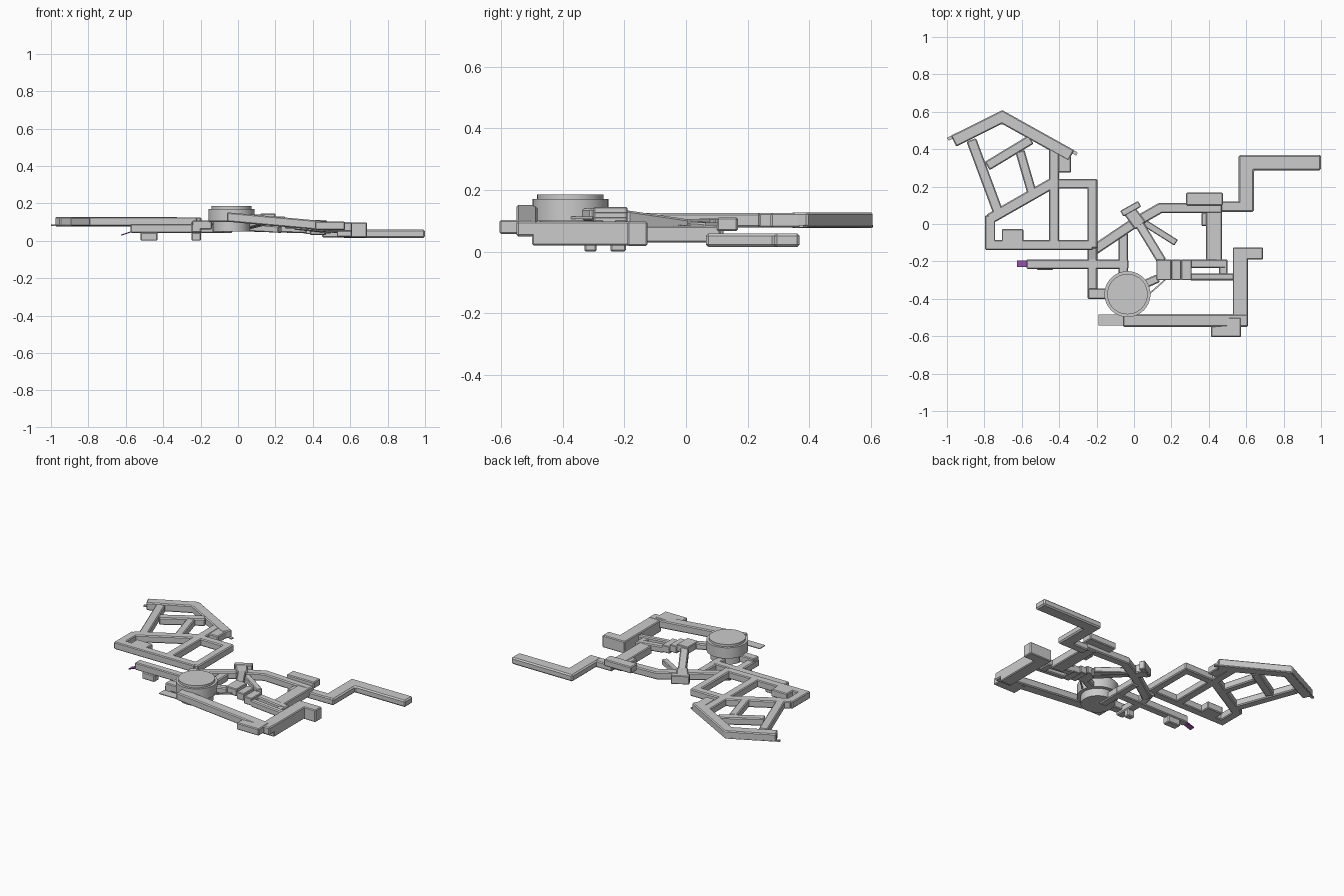
import bpy, bmesh
from mathutils import Vector

H = 0.047


def finish(name, bm, bevel):
    bmesh.ops.recalc_face_normals(bm, faces=bm.faces)
    me = bpy.data.meshes.new(name)
    bm.to_mesh(me)
    bm.free()
    ob = bpy.data.objects.new(name, me)
    bpy.context.collection.objects.link(ob)
    if bevel:
        m = ob.modifiers.new("Chamfer", "BEVEL")
        m.width, m.segments, m.limit_method = bevel, 1, "ANGLE"
        m.angle_limit = 0.9
    return ob


def hall(name, pts, w, h=H, bevel=0.006):
    """Mitred rectangular passage along points (x, y, z of the middle)."""
    bm = bmesh.new()
    P = [Vector(p) for p in pts]
    D = [(b - a).to_2d().normalized() for a, b in zip(P, P[1:])]
    rings = []
    for i, p in enumerate(P):
        d0, d1 = D[max(i - 1, 0)], D[min(i, len(D) - 1)]
        n0, n1 = Vector((-d0.y, d0.x)), Vector((-d1.y, d1.x))
        n = (n0 + n1).normalized()
        n = n * (w / 2 / n.dot(n0))
        rings.append([bm.verts.new((p.x + s * n.x, p.y + s * n.y, p.z + t * h / 2))
                      for s, t in ((1, 1), (-1, 1), (-1, -1), (1, -1))])
    for a, b in zip(rings, rings[1:]):
        for k in range(4):
            bm.faces.new((a[k], a[(k + 1) % 4], b[(k + 1) % 4], b[k]))
    bm.faces.new(rings[0])
    bm.faces.new(rings[-1][::-1])
    return finish(name, bm, bevel)


def box(name, x0, x1, y0, y1, z0, z1, bevel=0.005):
    ym, zm = (y0 + y1) / 2, (z0 + z1) / 2
    return hall(name, [(x0, ym, zm), (x1, ym, zm)], y1 - y0, z1 - z0, bevel)


def drum(name, x, y, r, z0, z1):
    bpy.ops.mesh.primitive_cylinder_add(vertices=40, radius=r, depth=z1 - z0,
                                        location=(x, y, (z0 + z1) / 2))
    ob = bpy.context.object
    ob.name = name
    bpy.ops.object.shade_smooth_by_angle()
    return ob


# Upper-left wing: level passages
U = 0.102
hall("gable_hall", [(-0.965, 0.443, U), (-0.705, 0.572, U), (-0.335, 0.366, U)], 0.065, 0.05)
hall("gable_floor_edge", [(-0.995, 0.453, 0.082), (-0.709, 0.597, 0.082), (-0.305, 0.374, 0.082)],
     0.018, 0.008, 0)
hall("west_slant_hall", [(-0.87, 0.45, U), (-0.725, 0.06, U)], 0.055)
hall("long_slant_hall", [(-0.775, 0.025, U), (-0.43, 0.222, U)], 0.058)
hall("inner_slant_hall", [(-0.785, 0.31, U), (-0.55, 0.452, U)], 0.052)
hall("inner_link_hall", [(-0.61, 0.39, U), (-0.545, 0.165, U)], 0.05)
box("outer_west_hall", -0.797, -0.742, -0.138, 0.045, U - H / 2, U + H / 2)
box("outer_south_hall", -0.797, -0.22, -0.138, -0.085, U - H / 2, U + H / 2)
box("alcove_west", -0.707, -0.592, -0.095, -0.028, U - H / 2, U + H / 2)
box("wing_spine_hall", -0.455, -0.4, -0.1, 0.42, U - H / 2, U + H / 2)
box("alcove_gable", -0.405, -0.337, 0.275, 0.4, U - H / 2, U + H / 2)

# Connection down to the central passages
hall("descending_hall", [(-0.43, 0.215, U), (-0.222, 0.215, U), (-0.222, -0.13, U)], 0.052)
hall("lower_spine_hall", [(-0.222, -0.1, 0.088), (-0.222, -0.19, 0.066), (-0.222, -0.4, 0.066)], 0.052)
box("entrance_hall", -0.575, -0.03, -0.24, -0.19, 0.042, 0.09)
ramp = hall("entrance_ramp", [(-0.625, -0.212, 0.03), (-0.57, -0.212, 0.048)], 0.036, 0.006, 0)
mat = bpy.data.materials.new("purple")
mat.diffuse_color = (0.3, 0.08, 0.4, 1)
ramp.data.materials.append(mat)
box("entrance_pit", -0.52, -0.43, -0.245, -0.195, 0.0, 0.045)
box("spine_pit", -0.248, -0.198, -0.33, -0.29, 0.0, 0.045)
box("drum_west_link", -0.245, -0.14, -0.4, -0.345, 0.06, 0.107)
hall("drum_north_link", [(-0.057, -0.05, 0.066), (-0.057, -0.36, 0.066)], 0.052)

# Round chamber
drum("round_chamber", -0.035, -0.375, 0.123, 0.1, 0.17)
drum("round_chamber_cap", -0.035, -0.375, 0.108, 0.168, 0.185)
drum("round_chamber_base", -0.035, -0.375, 0.1, 0.05, 0.102)

# Central junction and slanting passages
hall("junction_hall", [(-0.222, -0.145, 0.07), (0.0, 0.005, 0.075), (0.14, 0.085, 0.07),
                       (0.47, 0.085, 0.06)], 0.055)
hall("junction_alcove", [(-0.065, 0.055, 0.08), (0.03, 0.108, 0.08)], 0.035, 0.055, 0.004)
hall("junction_cross", [(-0.035, 0.085, 0.078), (0.035, -0.01, 0.078)], 0.07, 0.055)
hall("slant_south_hall", [(0.025, 0.005, 0.08), (0.15, -0.2, 0.11)], 0.05)
hall("slant_stub_hall", [(0.05, 0.01, 0.07), (0.225, -0.1, 0.06)], 0.036, 0.035, 0.004)

# Stepped chamber east of the drum
for i, (a, b) in enumerate(((0.12, 0.2), (0.2, 0.252), (0.252, 0.308))):
    box(f"stepped_chamber_{i + 1}", a, b, -0.3, -0.19, 0.098 - 0.016 * i, 0.145 - 0.016 * i, 0.004)
hall("drum_east_link", [(0.05, -0.325, 0.12), (0.13, -0.29, 0.12)], 0.045, 0.04)
hall("thin_strut", [(0.08, -0.375, 0.11), (0.165, -0.3, 0.11)], 0.008, 0.008, 0)
hall("step_north_hall", [(0.3, -0.212, 0.08), (0.5, -0.212, 0.06)], 0.046, 0.042)
hall("step_south_hall", [(0.3, -0.283, 0.08), (0.55, -0.283, 0.06)], 0.036, 0.042)
box("step_end_link", 0.455, 0.5, -0.275, -0.19, 0.04, 0.08)

# Eastern passages
box("east_cross_hall", 0.385, 0.47, -0.2, 0.11, 0.03, 0.083)
box("east_cross_shoulder", 0.36, 0.39, -0.01, 0.06, 0.035, 0.078)
box("east_alcove", 0.278, 0.475, 0.1, 0.168, 0.067, 0.11)
hall("far_east_hall_low", [(0.45, 0.093, 0.037), (0.62, 0.093, 0.037)], 0.056, 0.042)
hall("far_east_hall", [(0.6, 0.065, 0.037), (0.6, 0.328, 0.037), (1.0, 0.328, 0.037)], 0.082, 0.044, 0.008)
box("east_side_hall", 0.528, 0.61, -0.5, -0.125, 0.02, 0.097)
box("east_end_room", 0.53, 0.69, -0.19, -0.125, 0.018, 0.097)

# Front sloping passage
hall("front_sloping_hall", [(-0.06, -0.516, 0.127), (0.53, -0.516, 0.074), (0.61, -0.516, 0.074)], 0.068, 0.05)
box("front_alcove", 0.412, 0.572, -0.605, -0.5, 0.057, 0.102)
box("front_landing", -0.19, -0.05, -0.542, -0.485, 0.103, 0.108, 0)
